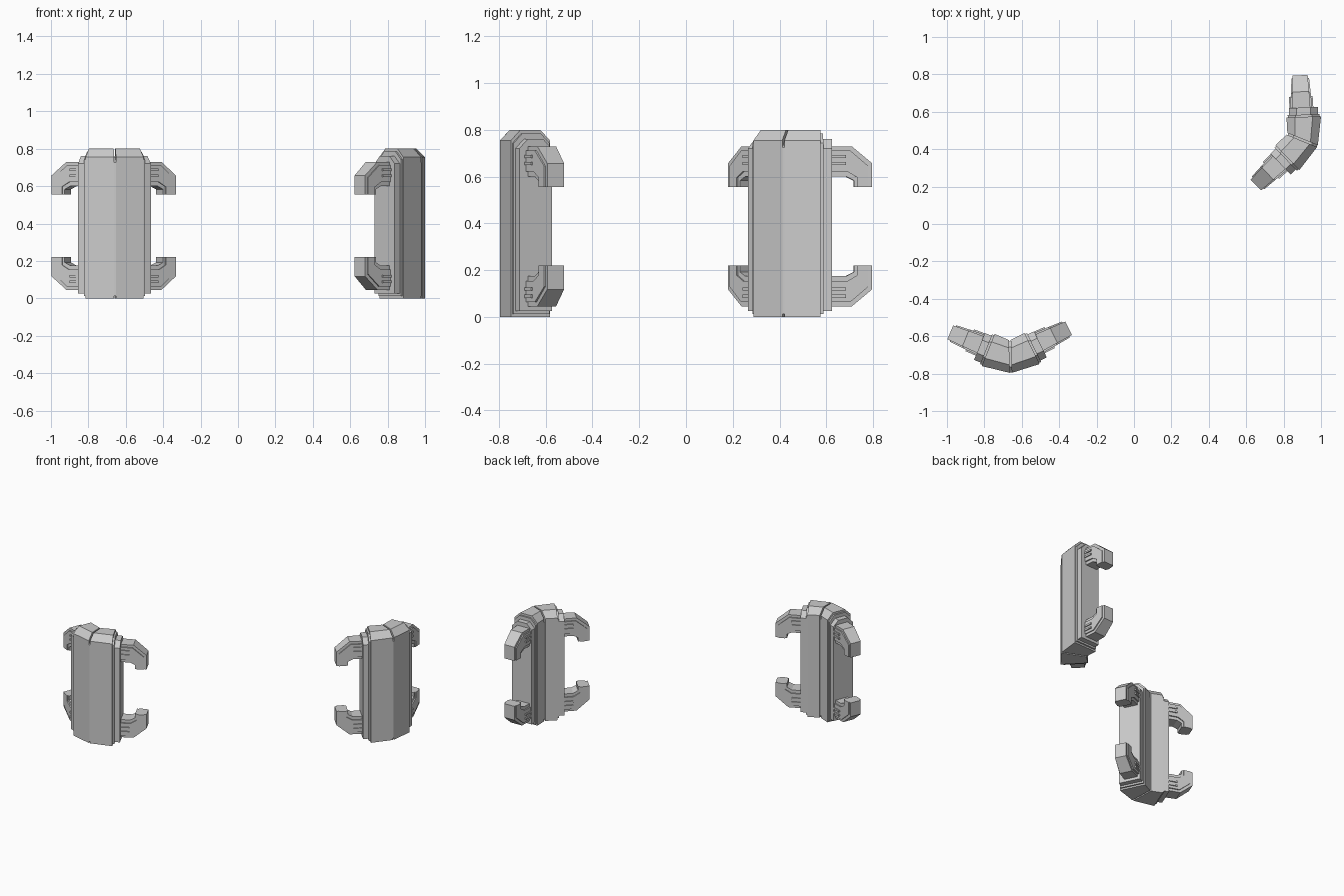
import bpy, bmesh
from math import sin, cos, radians
from mathutils import Matrix

if "Cube" in bpy.data.objects:
    bpy.data.objects.remove(bpy.data.objects["Cube"])

A = radians(24)            # angle of the wings against the front
T = (cos(A), sin(A))       # direction along a wing
N = (-sin(A), cos(A))      # direction through its thickness
E = (0.155, 0.043)         # front edge where the bent body ends
MID_Z = 0.3875             # arms mirror about this height
PLACES = [(-0.658, -0.797, 2), (0.982, 0.416, 68)]


def wing(s, d, z):
    return (E[0] + s * T[0] + d * N[0], E[1] + s * T[1] + d * N[1], z)


def prism(bm, ring_a, ring_b):
    """Closed prism between two matching rings."""
    a = [bm.verts.new(p) for p in ring_a]
    b = [bm.verts.new(p) for p in ring_b]
    bm.faces.new(a)
    bm.faces.new(b[::-1])
    n = len(a)
    for i in range(n):
        j = (i + 1) % n
        bm.faces.new((a[j], a[i], b[i], b[j]))


def side(points, mx):
    return [(x * mx, y, z) for x, y, z in points]


def finish(bm, name):
    bmesh.ops.recalc_face_normals(bm, faces=bm.faces[:])
    mesh = bpy.data.meshes.new(name)
    bm.to_mesh(mesh)
    bm.free()
    for x, y, deg in PLACES:
        ob = bpy.data.objects.new(name, mesh)
        ob.matrix_world = Matrix.Translation((x, y, 0)) @ Matrix.Rotation(radians(deg), 4, 'Z')
        bpy.context.collection.objects.link(ob)


def slab(d0, d1, z0, z1, c):
    """Depth/height outline with chamfered top edges."""
    return [(d0, z0), (d1, z0), (d1, z1 - c), (d1 - c, z1), (d0 + c, z1), (d0, z1 - c)]


# bent body: two wedge halves meeting at the front ridge
bm = bmesh.new()
for mx in (1, -1):
    prof = slab(0, 0.185, 0, 0.8, 0.045)
    inner = [(0.005, d * 0.95 + 0.001, z) for d, z in prof]
    outer = [wing(0, d, z) for d, z in prof]
    prism(bm, side(inner, mx), side(outer, mx))
finish(bm, "body_half")

# filler inside the centre seam
bm = bmesh.new()
core = slab(0.003, 0.17, 0.012, 0.755, 0.03)
prism(bm, [(-0.008, d, z) for d, z in core], [(0.008, d, z) for d, z in core])
finish(bm, "seam_core")

# stepped end frames
bm = bmesh.new()
for mx in (1, -1):
    for s1, prof in ((0.012, slab(0.007, 0.178, 0.012, 0.785, 0.042)),
                     (0.05, slab(0.015, 0.17, 0.025, 0.76, 0.04))):
        prism(bm, side([wing(-0.02, d, z) for d, z in prof], mx),
              side([wing(s1, d, z) for d, z in prof], mx))
finish(bm, "end_frame")

# hooked arms: outer hook, raised inset layer, and two short bars
HOOK = [(-0.02, 0.73), (0.085, 0.73), (0.173, 0.657), (0.173, 0.555),
        (0.095, 0.555), (0.095, 0.583), (0.062, 0.60), (-0.02, 0.60)]
INSET = [(-0.02, 0.712), (0.078, 0.712), (0.157, 0.645), (0.157, 0.555),
         (0.108, 0.555), (0.108, 0.597), (0.066, 0.622), (-0.02, 0.622)]
BARS = [[(-0.02, z), (0.06, z), (0.06, z + 0.013), (-0.02, z + 0.013)] for z in (0.65, 0.68)]
LAYERS = [(HOOK, 0.049, 0.04), (INSET, 0.059, 0.046)] + [(b, 0.065, 0.058) for b in BARS]

bm = bmesh.new()
for mx in (1, -1):
    for flip in (False, True):
        for outline, root, tip in LAYERS:
            rings = []
            for sg in (-1, 1):
                ring = []
                for s, z in outline:
                    half = root + (tip - root) * max(s, 0) / 0.173
                    zz = 2 * MID_Z - z if flip else z
                    ring.append(wing(0.05 + s, 0.104 + sg * half, zz))
                rings.append(side(ring, mx))
            prism(bm, *rings)
finish(bm, "hook_arm")
